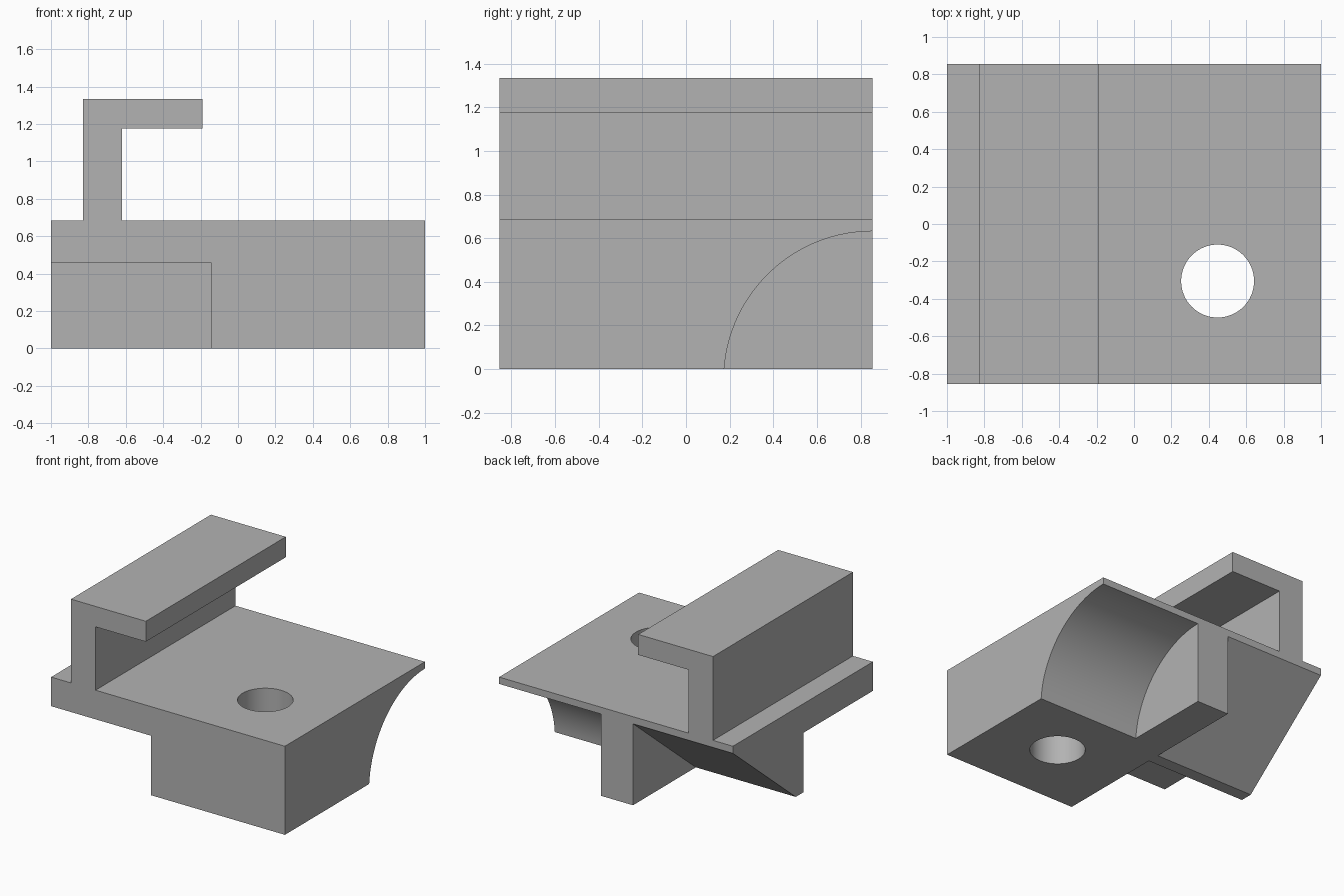
import bpy, bmesh, math
from mathutils import Vector

if "Cube" in bpy.data.objects:
    bpy.data.objects.remove(bpy.data.objects["Cube"])

D = 0.855      # half depth in y
TOP = 0.685    # top of the base

grey = bpy.data.materials.new("plain grey")
grey.diffuse_color = (0.45, 0.45, 0.45, 1)
grey.use_nodes = True
grey.node_tree.nodes["Principled BSDF"].inputs["Base Color"].default_value = grey.diffuse_color


def extrude(name, points, start, vec):
    """Solid made by sweeping a closed profile; start maps 2D points to 3D."""
    bm = bmesh.new()
    face = bm.faces.new([bm.verts.new(start(a, b)) for a, b in points])
    res = bmesh.ops.extrude_face_region(bm, geom=[face], use_keep_orig=True)
    moved = [v for v in res["geom"] if isinstance(v, bmesh.types.BMVert)]
    bmesh.ops.translate(bm, verts=moved, vec=Vector(vec))
    bmesh.ops.recalc_face_normals(bm, faces=bm.faces)
    mesh = bpy.data.meshes.new(name)
    bm.to_mesh(mesh)
    bm.free()
    mesh.materials.append(grey)
    obj = bpy.data.objects.new(name, mesh)
    bpy.context.collection.objects.link(obj)
    return obj


def along_x(name, points, x0, x1):
    return extrude(name, points, lambda y, z: (x0, y, z), (x1 - x0, 0, 0))


def boolean(target, other, operation):
    bpy.context.view_layer.objects.active = target
    mod = target.modifiers.new("boolean", 'BOOLEAN')
    mod.operation, mod.solver, mod.object = operation, 'EXACT', other
    bpy.ops.object.modifier_apply(modifier=mod.name)
    bpy.data.objects.remove(other)


# Block with the concave quarter-round under its rear edge
cz, r = -0.05, 0.682
a0 = math.asin(-cz / r)
arc = []
for i in range(33):
    a = a0 + (math.pi / 2 - a0) * i / 32
    arc.append((D - r * math.cos(a), cz + r * math.sin(a)))
base = along_x("base", [(-D, 0)] + arc + [(D, TOP), (-D, TOP)], 0.13, 1)

# Full-depth central rib
rib = along_x("rib", [(-D, 0), (D, 0), (D, TOP), (-D, TOP)], -0.145, 0.13)
boolean(base, rib, 'UNION')

# Left wing: front flange and a wedge sloping up to the rear edge
wing = along_x("wing", [(-D, 0.46), (-0.01, 0.46), (-0.01, 0), (0.087, 0),
                        (D, 0.63), (D, TOP), (-D, TOP)], -1, -0.145)
boolean(base, wing, 'UNION')

# Upright with overhanging arm
hook = extrude("hook", [(-0.83, TOP), (-0.62, TOP), (-0.62, 1.175), (-0.19, 1.175),
                        (-0.19, 1.333), (-0.83, 1.333)],
               lambda x, z: (x, -D, z), (0, 2 * D, 0))
boolean(base, hook, 'UNION')

# Vertical through hole
circle = [(0.447 + 0.195 * math.cos(t * math.tau / 64),
           -0.305 + 0.195 * math.sin(t * math.tau / 64)) for t in range(64)]
drill = extrude("drill", circle, lambda x, y: (x, y, -0.1), (0, 0, 0.9))
boolean(base, drill, 'DIFFERENCE')

# Smooth curved walls, sharp corners
base.name = "bracket"
base.select_set(True)
bpy.context.view_layer.objects.active = base
bpy.ops.object.shade_smooth_by_angle(angle=math.radians(30))
